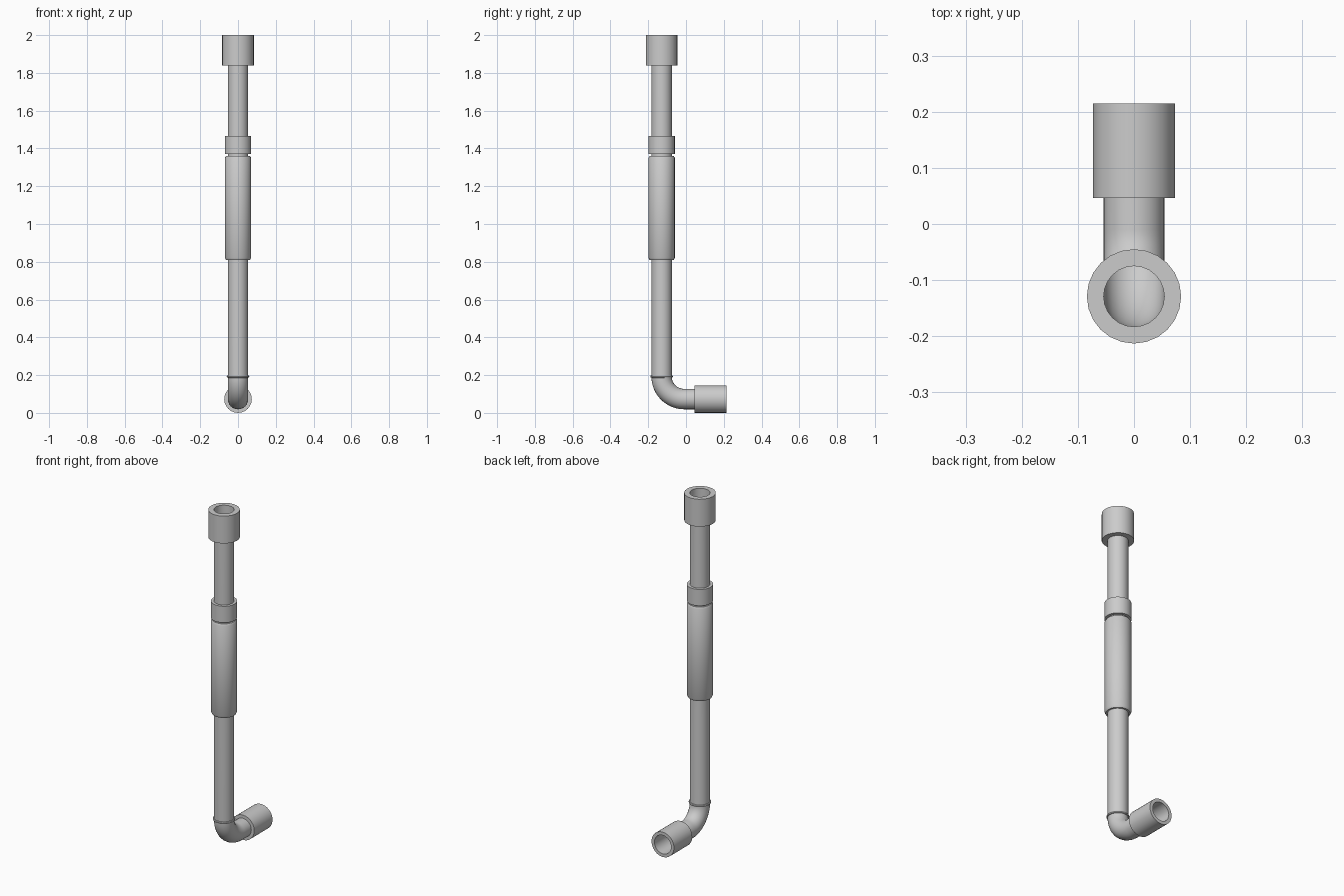
import bpy, bmesh, math
from mathutils import Vector

if "Cube" in bpy.data.objects:
    bpy.data.objects.remove(bpy.data.objects["Cube"])

SIDES = 24
PIPE_Y, PIPE_R = -0.129, 0.054     # upright axis and tube radius
LOW_Z = 0.073                      # axis height of the outlet
UP, BACK = Vector((0, 0, 1)), Vector((0, 1, 0))


def sweep(name, stations, closed=False):
    """Skin rings given as (centre, direction, radius)."""
    bm = bmesh.new()
    rings = []
    for centre, direction, r in stations:
        side = Vector((1, 0, 0))
        other = direction.cross(side)
        rings.append([bm.verts.new(centre + r * (side * math.cos(a) + other * math.sin(a)))
                      for a in (2 * math.pi * i / SIDES for i in range(SIDES))])
    pairs = list(zip(rings, rings[1:]))
    if closed:
        pairs.append((rings[-1], rings[0]))
    for a, b in pairs:
        for i in range(SIDES):
            j = (i + 1) % SIDES
            bm.faces.new((a[i], a[j], b[j], b[i]))
    bmesh.ops.recalc_face_normals(bm, faces=bm.faces)
    mesh = bpy.data.meshes.new(name)
    bm.to_mesh(mesh)
    bm.free()
    ob = bpy.data.objects.new(name, mesh)
    bpy.context.collection.objects.link(ob)
    bpy.ops.object.select_all(action='DESELECT')
    ob.select_set(True)
    bpy.context.view_layer.objects.active = ob
    bpy.ops.object.shade_smooth_by_angle(angle=math.radians(32))
    return ob


def upright(name, profile):
    """Open (radius, z) profile around the upright pipe."""
    return sweep(name, [(Vector((0, PIPE_Y, z)), UP, r) for r, z in profile])


# Hollow tube: straight drop, quarter bend, short outlet
bend = 0.119
tube = [(Vector((0, PIPE_Y, 2.0)), -UP, PIPE_R)]
for i in range(13):
    a = math.pi / 2 * i / 12
    centre = Vector((0, PIPE_Y + bend * (1 - math.cos(a)), LOW_Z + bend * (1 - math.sin(a))))
    tube.append((centre, BACK * math.sin(a) - UP * math.cos(a), PIPE_R))
tube.append((Vector((0, 0.215, LOW_Z)), BACK, PIPE_R))
sweep("bent_pipe", tube)

# Socket at the top
upright("top_socket", [(PIPE_R, 1.84), (0.084, 1.84), (0.084, 2.0), (PIPE_R, 2.0)])

# Coupling collar and the long sleeve below it
upright("coupling_collar", [(PIPE_R, 1.37), (0.07, 1.37), (0.07, 1.466), (PIPE_R, 1.466)])
upright("long_sleeve", [(PIPE_R, 0.81), (0.064, 0.81), (0.07, 0.822),
                        (0.07, 1.35), (0.064, 1.36), (PIPE_R, 1.36)])

# Bead where the bend starts
upright("bend_bead", [(PIPE_R, 0.186), (0.058, 0.187), (0.06, 0.192),
                      (0.058, 0.197), (PIPE_R, 0.198)])

# Socket at the outlet
sweep("outlet_socket", [(Vector((0, y, LOW_Z)), BACK, r) for r, y in
                        [(PIPE_R, 0.046), (0.073, 0.046), (0.073, 0.215), (PIPE_R, 0.215)]])
